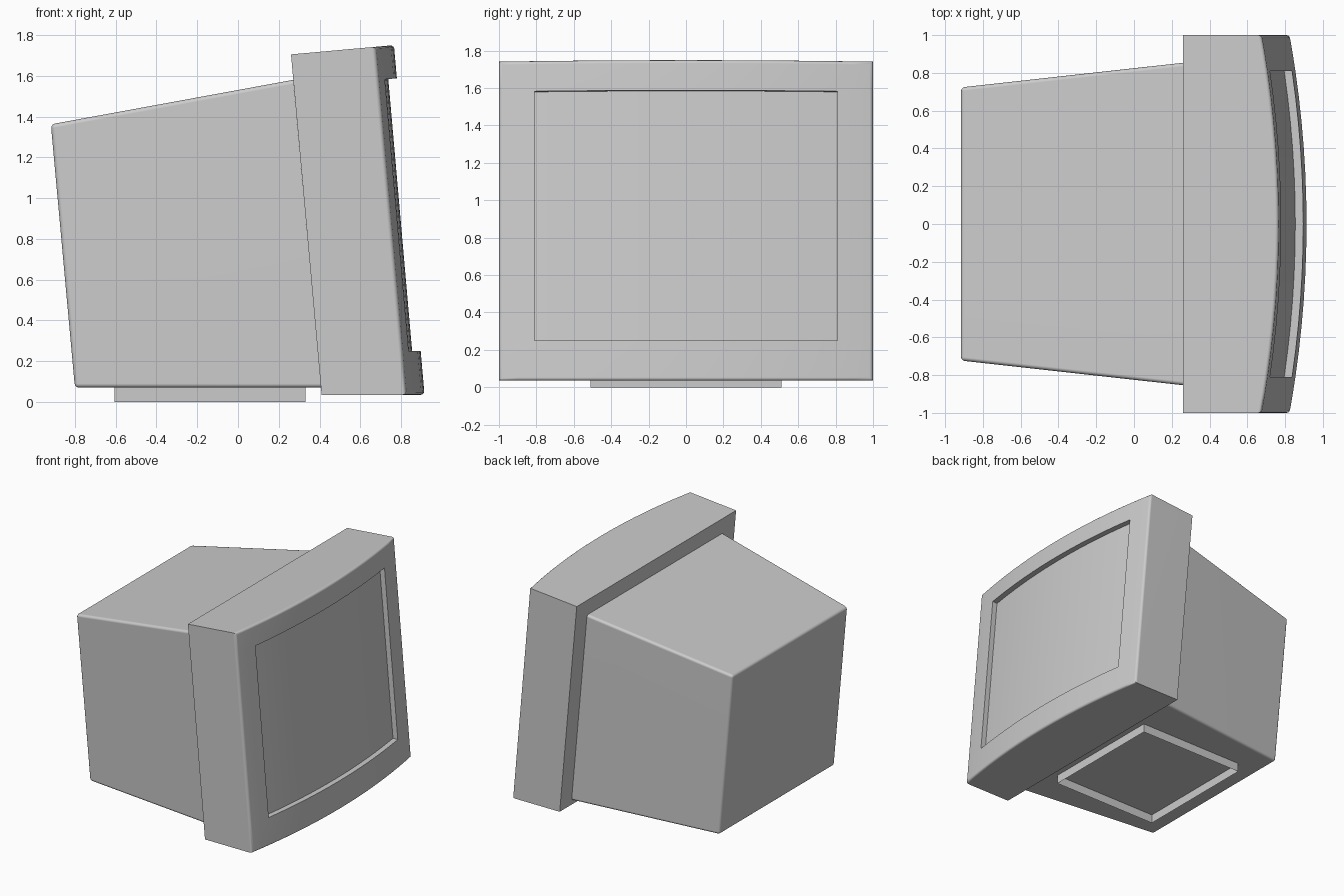
import bpy, bmesh

if "Cube" in bpy.data.objects:
    bpy.data.objects.remove(bpy.data.objects["Cube"])

def make(name, bm):
    bmesh.ops.recalc_face_normals(bm, faces=bm.faces[:])
    mesh = bpy.data.meshes.new(name)
    bm.to_mesh(mesh)
    bm.free()
    ob = bpy.data.objects.new(name, mesh)
    bpy.context.collection.objects.link(ob)
    return ob

def smooth(ob):
    bpy.ops.object.select_all(action='DESELECT')
    ob.select_set(True)
    bpy.context.view_layer.objects.active = ob
    bpy.ops.object.shade_smooth_by_angle(angle=0.6)
    mod = ob.modifiers.new("flat_shading", 'WEIGHTED_NORMAL')
    mod.keep_sharp = True

def tilt(x, y, t):
    # maps depth x and height fraction t into the leaning bezel
    return (0.41 - 0.15 * t + x, y, 0.035 + t * (1.67 + 0.09 * x))

def curve(y):
    return 0.505 - 0.09 * y * y

def strips(bm, a, b):
    # quads between two equal rows of vertices
    for i in range(len(a) - 1):
        bm.faces.new((a[i], a[i + 1], b[i + 1], b[i]))

# Bezel: curved front with window, recessed curved screen, rounded front rim
bm = bmesh.new()
W, N = 0.81, 12
ys = [-1.0, -0.9] + [-W + 2 * W * i / N for i in range(N + 1)] + [0.9, 1.0]
lo, hi = 2, 2 + N
levels = (0, 0.126, 0.905, 1)
rows = [[bm.verts.new(tilt(curve(y), y, t)) for y in ys] for t in levels]
strips(bm, rows[0], rows[1])
strips(bm, rows[2], rows[3])
strips(bm, rows[1][:lo + 1], rows[2][:lo + 1])
strips(bm, rows[1][hi:], rows[2][hi:])
floor = [[bm.verts.new(tilt(curve(y) - 0.042, y, t)) for y in ys[lo:hi + 1]]
         for t in levels[1:3]]
strips(bm, floor[0], floor[1])
for f, r in zip(floor, rows[1:3]):
    strips(bm, f, r[lo:hi + 1])
for k, j in ((0, lo), (-1, hi)):
    bm.faces.new((floor[0][k], floor[1][k], rows[2][j], rows[1][j]))
back = [[bm.verts.new(tilt(0, y, t)) for y in (-1, 1)] for t in (0, 1)]
bm.faces.new((back[0][0], back[0][1], back[1][1], back[1][0]))
for b, r in zip(back, (rows[0], rows[3])):
    bm.faces.new([b[0]] + r + [b[1]])
for k in (0, -1):
    bm.faces.new([back[0][k]] + [r[k] for r in rows] + [back[1][k]])
rim = [bm.edges.get((r[i], r[i + 1])) for r in (rows[0], rows[3]) for i in range(len(ys) - 1)]
rim += [bm.edges.get((rows[i][k], rows[i + 1][k])) for i in range(3) for k in (0, -1)]
bmesh.ops.recalc_face_normals(bm, faces=bm.faces[:])
bmesh.ops.bevel(bm, geom=rim, offset=0.018, segments=3, profile=0.5, affect='EDGES')
smooth(make("bezel", bm))

# Rear housing: tapered box with rounded edges
bm = bmesh.new()
back = [bm.verts.new(p) for p in ((-0.80, -0.723, 0.07), (-0.80, 0.723, 0.07),
                                  (-0.918, 0.723, 1.362), (-0.918, -0.723, 1.362))]
front = [bm.verts.new(p) for p in ((0.407, -0.855, 0.07), (0.407, 0.855, 0.07),
                                   (0.271, 0.855, 1.58), (0.271, -0.855, 1.58))]
bm.faces.new(back)
bm.faces.new(front)
for i in range(4):
    j = (i + 1) % 4
    bm.faces.new((back[i], back[j], front[j], front[i]))
edges = [e for e in bm.edges if not all(v in front for v in e.verts)]
bmesh.ops.recalc_face_normals(bm, faces=bm.faces[:])
bmesh.ops.bevel(bm, geom=edges, offset=0.02, segments=3, profile=0.5, affect='EDGES')
smooth(make("rear_housing", bm))

# Stand: thin open skirt under the housing
bm = bmesh.new()
plan = [(-0.605, -0.51), (0.33, -0.51), (0.33, 0.51), (-0.605, 0.51)]
low, top = [[bm.verts.new((x, y, z)) for x, y in plan + plan[:1]] for z in (0, 0.07)]
strips(bm, low, top)
bmesh.ops.remove_doubles(bm, verts=bm.verts[:], dist=0.0001)
make("stand_skirt", bm)
